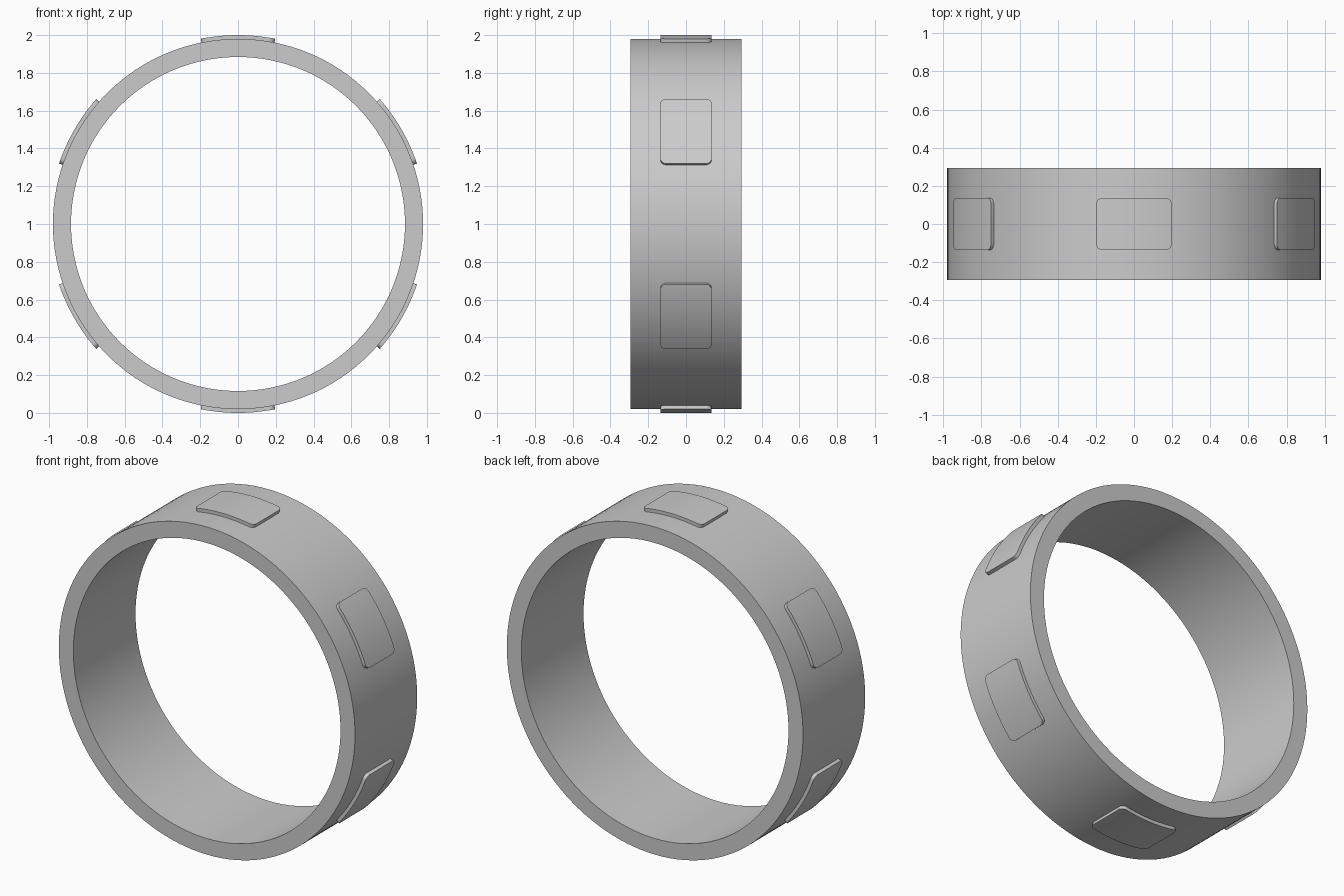
import bpy, bmesh
from math import sin, cos, asin, pi, sqrt, radians

cube = bpy.data.objects.get("Cube")
if cube:
    bpy.data.objects.remove(cube)

OUTER, INNER, HALF_WIDTH = 0.98, 0.884, 0.294
PAD_TOP, PAD_BASE = 1.0, 0.965
PAD_LENGTH, PAD_WIDTH, CORNER = 0.197, 0.136, 0.03  # half sizes, corner radius

grey = bpy.data.materials.new("plain grey")
grey.use_nodes = True
colour = (0.6, 0.6, 0.6, 1)
grey.diffuse_color = colour
grey.node_tree.nodes["Principled BSDF"].inputs["Base Color"].default_value = colour


def curved_band(name, stations, r_in, r_out, closed):
    """Loft a rectangular section through (angle from top, half width) stations."""
    bm = bmesh.new()
    loops = []
    for angle, half in stations:
        section = ((r_in, -half), (r_out, -half), (r_out, half), (r_in, half))
        loops.append([bm.verts.new((r * sin(angle), y, 1 + r * cos(angle)))
                      for r, y in section])
    following = loops[1:] + loops[:1] if closed else loops[1:]
    for a, b in zip(loops, following):
        for i in range(4):
            j = (i + 1) % 4
            bm.faces.new((a[i], a[j], b[j], b[i]))
    if not closed:
        bm.faces.new(loops[0])
        bm.faces.new(loops[-1])
    bmesh.ops.recalc_face_normals(bm, faces=bm.faces)
    mesh = bpy.data.meshes.new(name)
    bm.to_mesh(mesh)
    bm.free()
    mesh.materials.append(grey)
    obj = bpy.data.objects.new(name, mesh)
    bpy.context.collection.objects.link(obj)
    bpy.ops.object.select_all(action='DESELECT')
    obj.select_set(True)
    bpy.context.view_layer.objects.active = obj
    bpy.ops.object.shade_smooth_by_angle(angle=radians(30))
    return obj


# Main ring
steps = 128
curved_band("ring", [(2 * pi * i / steps, HALF_WIDTH) for i in range(steps)],
            INNER, OUTER, True)

# Rounded pad outline: corner arcs at both ends, straight sides between
corner = []
for i in range(7):
    t = pi / 2 * i / 6
    corner.append((PAD_LENGTH - CORNER * (1 - sin(t)),
                   PAD_WIDTH - CORNER * (1 - cos(t))))
straight = PAD_LENGTH - CORNER
middle = [(straight * i / 6, PAD_WIDTH) for i in range(-5, 6)]
outline = [(-x, w) for x, w in reversed(corner)] + middle + corner

# Six raised pads spaced evenly around the ring
for k in range(6):
    turn = k * pi / 3
    curved_band(f"raised_pad_{k + 1}", [(turn + asin(x), w) for x, w in outline],
                PAD_BASE, PAD_TOP, False)
